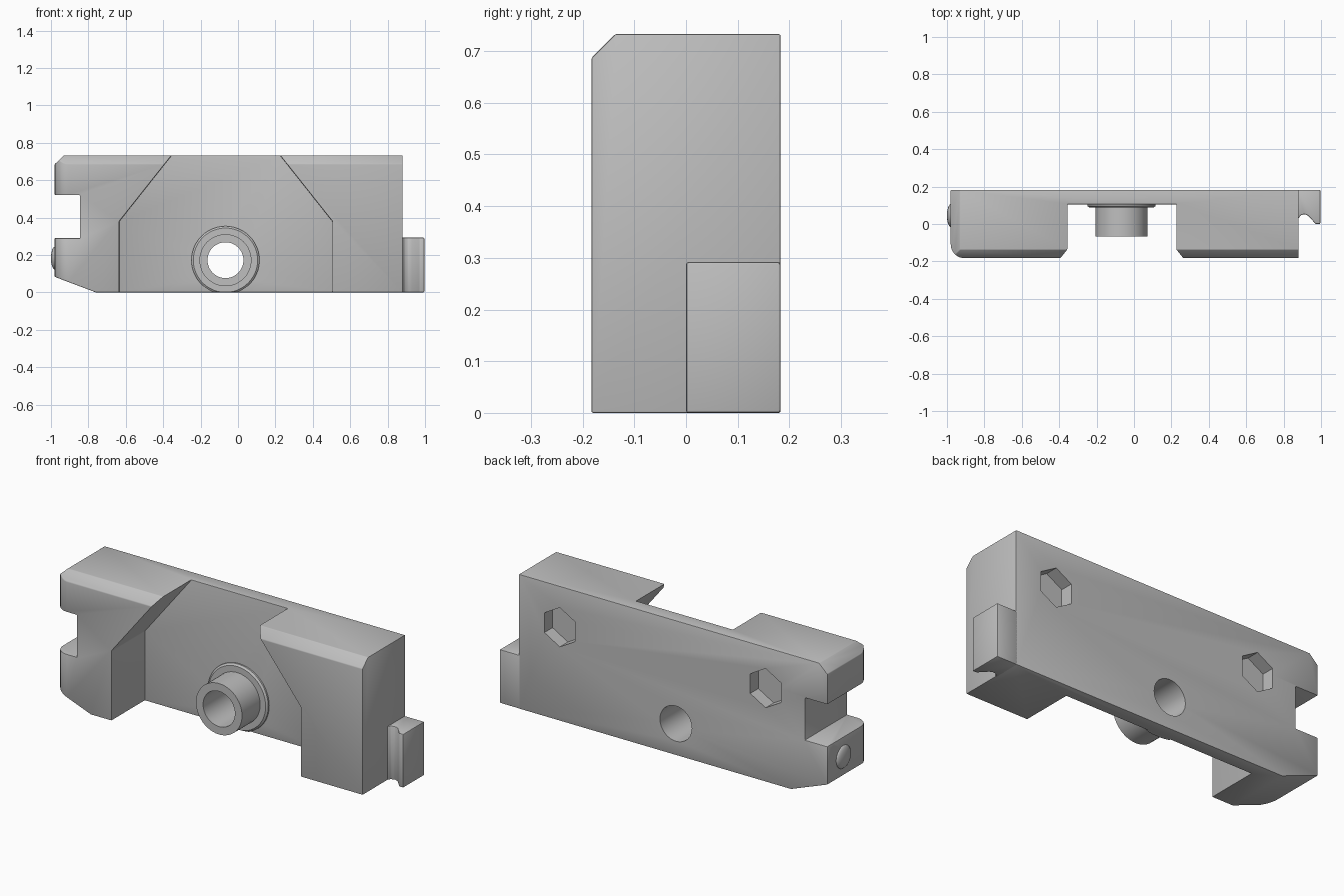
import bpy, bmesh, math
from mathutils import Matrix, Vector

if "Cube" in bpy.data.objects:
    bpy.data.objects.remove(bpy.data.objects["Cube"], do_unlink=True)

grey = bpy.data.materials.new("plain grey")
grey.use_nodes = True
COLOUR = (0.52, 0.52, 0.52, 1)
grey.diffuse_color = COLOUR
grey.node_tree.nodes["Principled BSDF"].inputs["Base Color"].default_value = COLOUR


def finish(name, bm):
    bmesh.ops.recalc_face_normals(bm, faces=bm.faces[:])
    mesh = bpy.data.meshes.new(name)
    bm.to_mesh(mesh)
    bm.free()
    mesh.materials.append(grey)
    ob = bpy.data.objects.new(name, mesh)
    bpy.context.collection.objects.link(ob)
    return ob


def prism(name, points, axis, low, high):
    """Extrude a 2D outline along one axis; the points fill the other two axes."""
    def place(p, d):
        co = list(p)
        co.insert("xyz".index(axis), d)
        return co
    bm = bmesh.new()
    face = bm.faces.new([bm.verts.new(place(p, low)) for p in points])
    out = bmesh.ops.extrude_face_region(bm, geom=[face])
    shift = Vector(place((0, 0), high - low))
    bmesh.ops.translate(bm, vec=shift, verts=[v for v in out["geom"] if isinstance(v, bmesh.types.BMVert)])
    return finish(name, bm)


def ngon(cx, cz, r, sides, turn=0.0):
    return [(cx + r * math.cos(turn + math.tau * i / sides),
             cz + r * math.sin(turn + math.tau * i / sides)) for i in range(sides)]


def boolean(ob, cutter, operation="DIFFERENCE"):
    m = ob.modifiers.new(cutter.name, "BOOLEAN")
    m.operation, m.object, m.solver = operation, cutter, "EXACT"
    cutter.hide_render = True
    cutter.hide_set(True)


def bevel(ob, width, segments=2):
    m = ob.modifiers.new("soft edges", "BEVEL")
    m.width, m.segments = width, segments
    m.limit_method, m.angle_limit = "ANGLE", math.radians(35)


def apply_and_smooth(ob):
    """Bake the modifiers, drop the hidden cutters, then shade smooth."""
    cutters = [m.object for m in ob.modifiers if m.type == "BOOLEAN"]
    dg = bpy.context.evaluated_depsgraph_get()
    mesh = bpy.data.meshes.new_from_object(ob.evaluated_get(dg))
    ob.modifiers.clear()
    ob.data = mesh
    for c in cutters:
        bpy.data.objects.remove(c, do_unlink=True)
    bpy.ops.object.select_all(action="DESELECT")
    ob.select_set(True)
    bpy.context.view_layer.objects.active = ob
    bpy.ops.object.shade_smooth_by_angle(angle=math.radians(30))


FRONT, BACK, TOP = -0.183, 0.183, 0.733
HOLE_X, HOLE_Z = -0.067, 0.172

# Main block: front outline with the side notch and the slanted lower corner
body = prism("body", [(-0.98, 0.685), (-0.93, TOP), (0.88, TOP), (0.88, 0), (-0.76, 0),
                      (-0.98, 0.083), (-0.98, 0.29), (-0.845, 0.29), (-0.845, 0.52),
                      (-0.98, 0.52)], "y", FRONT, BACK)

# Rounded front corner on the right end
r = 0.075
arc = [(-0.98 + r - r * math.cos(a), FRONT + r - r * math.sin(a))
       for a in (math.pi / 2 * i / 8 for i in range(9))]
boolean(body, prism("corner_shape", arc + [(1, FRONT), (1, 0.3), (-0.98, 0.3)], "z", -1, 2), "INTERSECT")

# Chamfer along the top front edge
boolean(body, prism("chamfer_cutter", [(FRONT - 0.1, 0.587), (FRONT - 0.1, 0.9), (0.03, 0.9)], "x", -2, 2))

# Wide front recess narrowing towards the top
slope = 0.28 / 0.353
boolean(body, prism("recess_cutter", [(-0.635, -0.2), (-0.635, 0.38), (-0.355 + 0.2 * slope, TOP + 0.2),
                                      (0.225 - 0.2 * slope, TOP + 0.2), (0.505, 0.38), (0.505, -0.2)],
                    "y", -0.5, 0.105))
bevel(body, 0.01)

# Through hole and two hexagonal pockets in the back
boolean(body, prism("bore_cutter", ngon(HOLE_X, HOLE_Z, 0.096, 48), "y", -0.5, 0.5))
for x in (0.633, -0.608):
    boolean(body, prism("hex_cutter", ngon(x, 0.51, 0.107, 6, math.pi / 6), "y", BACK - 0.07, 0.5))
apply_and_smooth(body)

# Hollow spigot with a flange, turned about the y axis
profile = [(0.096, -0.068), (0.139, -0.068), (0.139, 0.088), (0.172, 0.088),
           (0.182, 0.096), (0.182, 0.12), (0.096, 0.12)]
bm = bmesh.new()
ring = [bm.verts.new((HOLE_X + pr, y, HOLE_Z)) for pr, y in profile]
edges = [bm.edges.new((ring[i], ring[(i + 1) % len(ring)])) for i in range(len(ring))]
bmesh.ops.spin(bm, geom=ring + edges, cent=(HOLE_X, 0, HOLE_Z), axis=(0, 1, 0),
               angle=math.tau, steps=48, use_merge=True)
bmesh.ops.remove_doubles(bm, verts=bm.verts[:], dist=0.0001)
spigot = finish("spigot", bm)
boolean(spigot, prism("floor_cutter", [(-1, -1), (1, -1), (1, 1), (-1, 1)], "z", -0.5, 0.002))
apply_and_smooth(spigot)

# Hooked latch tab on the left end
tab = prism("latch_tab", [(0.87, BACK), (0.996, BACK), (0.996, 0), (0.972, 0), (0.93, 0.045),
                          (0.91, 0.053), (0.89, 0.046), (0.88, 0.03), (0.87, 0.03)], "z", 0, 0.292)
bevel(tab, 0.007)
apply_and_smooth(tab)

# Shallow domed catch on the right end
bm = bmesh.new()
bmesh.ops.create_uvsphere(bm, u_segments=32, v_segments=16, radius=1)
bmesh.ops.transform(bm, verts=bm.verts[:], matrix=Matrix.Translation((-0.978, 0.045, 0.183))
                    @ Matrix.Diagonal((0.022, 0.062, 0.062, 1)))
apply_and_smooth(finish("catch_bump", bm))
